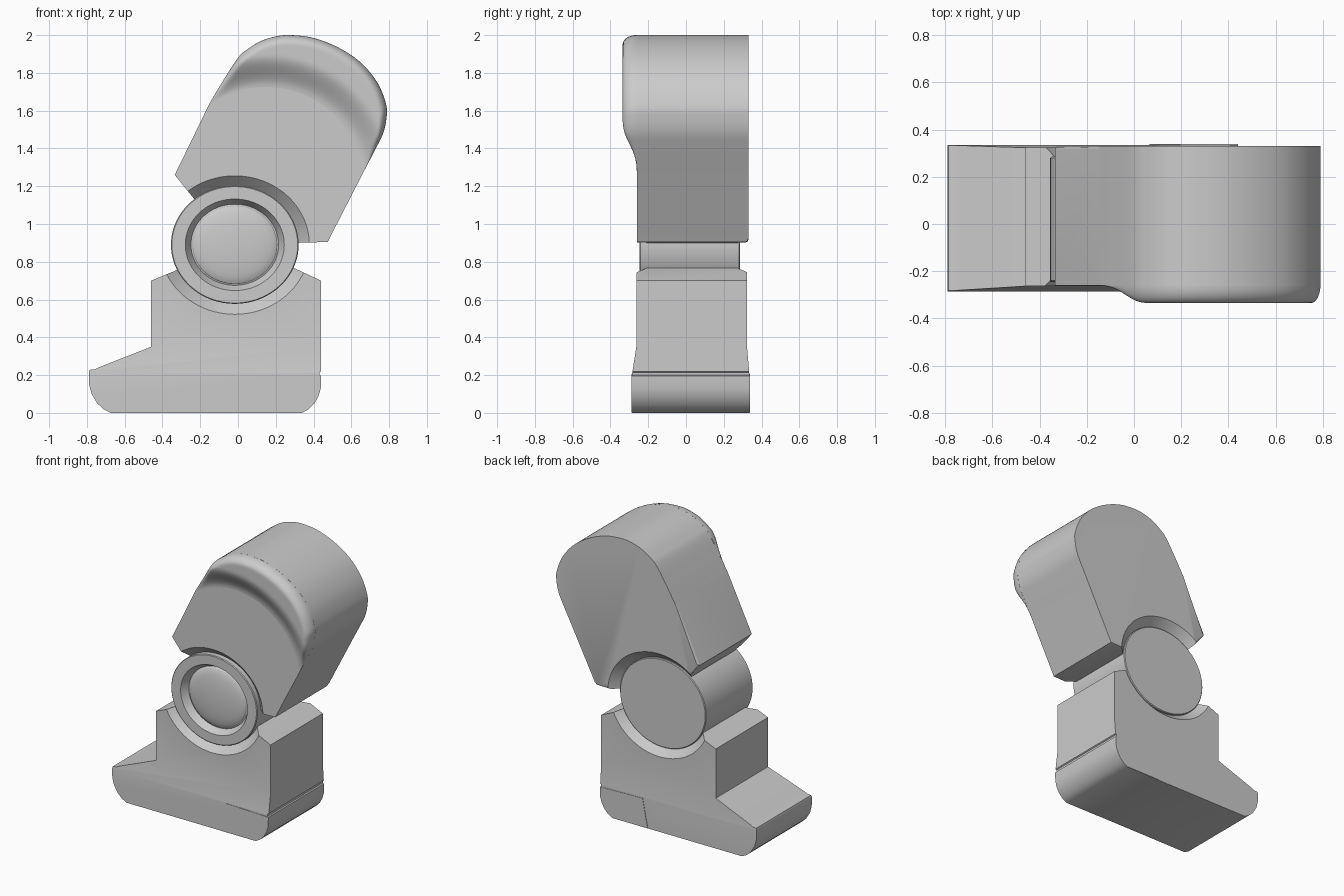
import bpy, bmesh, math
from mathutils import Vector

if "Cube" in bpy.data.objects:
    bpy.data.objects.remove(bpy.data.objects["Cube"])

CX, CZ, RATIO = -0.017, 0.89, 0.925   # joint centre and its slight squash


def finish(name, bm, angle=30):
    bmesh.ops.remove_doubles(bm, verts=bm.verts, dist=1e-5)
    bmesh.ops.recalc_face_normals(bm, faces=bm.faces)
    me = bpy.data.meshes.new(name)
    bm.to_mesh(me)
    bm.free()
    ob = bpy.data.objects.new(name, me)
    bpy.context.collection.objects.link(ob)
    smooth(ob, angle)
    return ob


def select(ob):
    bpy.ops.object.select_all(action='DESELECT')
    ob.select_set(True)
    bpy.context.view_layer.objects.active = ob


def smooth(ob, angle=30):
    select(ob)
    bpy.ops.object.shade_smooth_by_angle(angle=math.radians(angle))


def prism(pts, y0, y1):
    """Extrude an x-z outline from y0 to y1."""
    bm = bmesh.new()
    a = [bm.verts.new((x, y0, z)) for x, z in pts]
    b = [bm.verts.new((x, y1, z)) for x, z in pts]
    bm.faces.new(a)
    bm.faces.new(b[::-1])
    n = len(pts)
    for i in range(n):
        bm.faces.new((a[i], b[i], b[(i + 1) % n], a[(i + 1) % n]))
    return bm


def lathe(name, prof, n=96):
    """Spin (radius, y) points about the joint axis."""
    bm = bmesh.new()
    rings = []
    for r, y in prof:
        rings.append([bm.verts.new((CX + r * math.cos(t), y, CZ + RATIO * r * math.sin(t)))
                      for t in (2 * math.pi * k / n for k in range(n))])
    for a, b in zip(rings, rings[1:]):
        for k in range(n):
            m = (k + 1) % n
            bm.faces.new((a[k], b[k], b[m], a[m]))
    bm.faces.new(rings[0])
    bm.faces.new(rings[-1][::-1])
    return finish(name, bm)


def spline(pts, steps=6):
    """Catmull-Rom through the points."""
    p = [Vector(q) for q in pts]
    p = [p[0] * 2 - p[1]] + p + [p[-1] * 2 - p[-2]]
    out = []
    for i in range(1, len(p) - 2):
        a, b, c, d = p[i - 1:i + 3]
        for s in range(steps):
            t = s / steps
            out.append(0.5 * (2 * b + (c - a) * t + (2 * a - 5 * b + 4 * c - d) * t ** 2
                              + (3 * b - a - 3 * c + d) * t ** 3))
    return out + [p[-2]]


def carve(ob, cutter):
    select(ob)
    m = ob.modifiers.new("socket", 'BOOLEAN')
    m.operation, m.solver, m.object = 'DIFFERENCE', 'EXACT', cutter
    bpy.ops.object.modifier_apply(modifier=m.name)
    smooth(ob)


# Socket cutter: bore with a chamfer at front and back
cutter = lathe("socket_cutter", [(0.41, -0.30), (0.40, -0.265), (0.333, -0.20),
                                 (0.333, 0.265), (0.40, 0.33), (0.41, 0.37)])
cutter.hide_render = True

# Foot and ankle block, flared outward below the ankle
heel = [(0.34, 0), (0.375, 0.02), (0.405, 0.05), (0.427, 0.09), (0.438, 0.13), (0.44, 0.196)]
toe = [(-0.46, 0.35), (-0.735, 0.242), (-0.76, 0.23), (-0.785, 0.228), (-0.79, 0.215),
       (-0.788, 0.15), (-0.775, 0.10), (-0.745, 0.05), (-0.71, 0.018), (-0.675, 0)]
foot = heel + [(0.432, 0.2), (0.432, 0.215), (0.44, 0.22), (0.44, 0.70), (0.29, 0.77),
               (-0.29, 0.77), (-0.46, 0.70)] + toe
bm = prism(foot, -0.285, 0.335)
for z in (0.21, 0.35):
    bmesh.ops.bisect_plane(bm, geom=bm.verts[:] + bm.edges[:] + bm.faces[:],
                           plane_co=(0, 0, z), plane_no=(0, 0, 1))
for v in bm.verts:
    f = min(1, max(0, (v.co.z - 0.21) / 0.14))
    v.co.y += 0.022 * f if v.co.y < 0 else -0.012 * f
carve(finish("foot", bm), cutter)

# Heel panel, a hair proud of the foot sides
finish("heel_panel", prism([(0.065, 0.001), (0.34, 0.001)] + heel[1:] + [(0.105, 0.205)],
                           -0.288, 0.338))

# Upper limb: slanted block with a round top
cap = spline([(-0.15, 1.64), (-0.075, 1.765), (0.0, 1.88), (0.05, 1.925), (0.12, 1.968),
              (0.2, 1.993), (0.28, 2.0), (0.4, 1.985), (0.53, 1.935), (0.65, 1.855),
              (0.74, 1.745), (0.785, 1.63), (0.786, 1.56), (0.77, 1.485), (0.735, 1.41),
              (0.662, 1.27)])
limb = [(-0.335, 1.26)] + [tuple(p) for p in cap] + [(0.485, 0.925), (0.475, 0.905),
                                                    (0.30, 0.90), (-0.23, 1.13)]
bm = prism(limb, -0.26, 0.33)
back = [e for e in bm.edges if all(v.co.y > 0.3 for v in e.verts)]
bmesh.ops.bevel(bm, geom=back, offset=0.015, segments=2, profile=0.5, affect='EDGES')
carve(finish("upper_limb", bm), cutter)

# Bulged cap on the front of the upper limb, rising from a circular seam
C, R0, N = Vector((0.15, 1.21)), 0.515, 24
bm = bmesh.new()
rows = []
for p in cap:
    d = p - C
    R = d.length
    inner, row = min(R0, R - 0.002), []
    for i in range(N + 1):
        r = inner + (R - inner) * math.sin(math.pi / 2 * i / N)
        s = min(1, max(0, (r - inner) / 0.17))
        e = min(1, max(0, (R - r) / 0.05))
        h = 0.075 * s * s * (3 - 2 * s) * math.sqrt(max(0, 1 - (1 - e) ** 2))
        q = C + d * (r / R)
        row.append(bm.verts.new((q.x, -0.2605 - h, q.y)))
    rows.append(row)
for a, b in zip(rows, rows[1:]):
    for i in range(N):
        bm.faces.new((a[i], a[i + 1], b[i + 1], b[i]))
cap_ob = finish("limb_cap", bm, 60)
if sum(p.normal.y * p.area for p in cap_ob.data.polygons) > 0:
    cap_ob.data.flip_normals()

# Joint disc: rim, recessed groove and shallow dome
dome = [(0.225 * math.sin(t), -0.198 - 0.035 * math.cos(t))
        for t in (math.pi / 2 * k / 8 for k in range(1, 9))]
lathe("joint_disc", [(0.002, -0.233)] + dome + [(0.232, -0.195), (0.262, -0.245),
      (0.333, -0.245), (0.338, -0.24), (0.338, 0.28), (0.333, 0.285), (0.002, 0.285)])

bpy.data.objects.remove(cutter)
